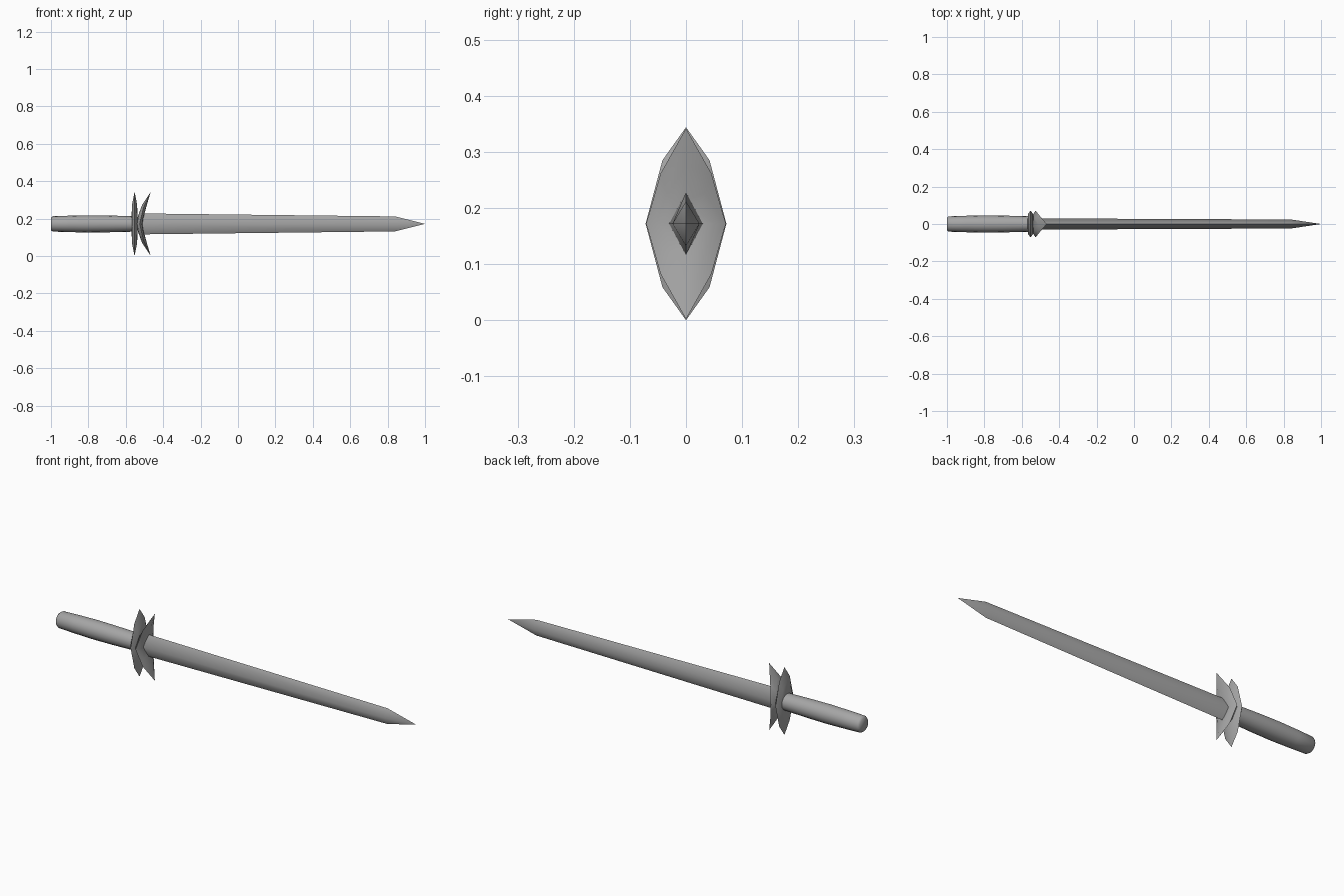
import bpy, bmesh, math

if "Cube" in bpy.data.objects:
    bpy.data.objects.remove(bpy.data.objects["Cube"])

CZ = 0.172  # height of the sword's long axis

steel = bpy.data.materials.new("dark_grey")
steel.diffuse_color = (0.38, 0.38, 0.38, 1)
steel.use_nodes = True
steel.node_tree.nodes["Principled BSDF"].inputs["Base Color"].default_value = steel.diffuse_color


def loft(name, rings, angle):
    """Skin a list of closed rings; a ring of one point makes a tip."""
    bm = bmesh.new()
    loops = [[bm.verts.new((x, y, z + CZ)) for x, y, z in r] for r in rings]
    for a, b in zip(loops, loops[1:]):
        n = len(a)
        for i in range(n):
            j = (i + 1) % n
            if len(b) == 1:
                bm.faces.new((a[i], a[j], b[0]))
            else:
                bm.faces.new((a[i], a[j], b[j], b[i]))
    for end in (loops[0], loops[-1]):
        if len(end) > 2:
            bm.faces.new(end)
    bmesh.ops.recalc_face_normals(bm, faces=bm.faces)
    me = bpy.data.meshes.new(name)
    bm.to_mesh(me)
    bm.free()
    me.materials.append(steel)
    ob = bpy.data.objects.new(name, me)
    bpy.context.collection.objects.link(ob)
    bpy.ops.object.select_all(action='DESELECT')
    ob.select_set(True)
    bpy.context.view_layer.objects.active = ob
    bpy.ops.object.shade_smooth_by_angle(angle=math.radians(angle))


def circle(x, r, n=16):
    return [(x, r * math.cos(2 * math.pi * i / n), r * math.sin(2 * math.pi * i / n))
            for i in range(n)]


def diamond(x, hy, hz):
    return [(x, hy, 0), (x, 0, hz), (x, -hy, 0), (x, 0, -hz)]


def guard(name, x, quarter, bend, thick):
    """Sharp-rimmed leaf plate, its tips bent towards the blade."""
    top = quarter + [(-y, z) for y, z in quarter[-2::-1]]
    outline = top + [(y, -z) for y, z in top[-2:0:-1]]

    def ring(sy, sz, dx):
        return [(x + dx + bend * (abs(z * sz) / 0.172) ** 1.6, y * sy, z * sz)
                for y, z in outline]
    loft(name, [ring(0.4, 0.25, -thick), ring(0.75, 0.6, -thick * 0.85), ring(1, 1, 0),
                ring(0.75, 0.6, thick * 0.85), ring(0.4, 0.25, thick)], 65)


# Grip: gently swollen round handle with a bevelled end
loft("grip", [circle(x, r) for x, r in
              [(-1.0, 0.034), (-0.99, 0.041), (-0.9, 0.044), (-0.8, 0.046),
               (-0.7, 0.045), (-0.54, 0.041)]], 65)

# Two leaf-shaped guard plates, rear one flat and front one bent forward
guard("rear_guard", -0.553, [(0.072, 0), (0.042, 0.113), (0, 0.172)], 0.0, 0.016)
guard("front_guard", -0.526, [(0.071, 0), (0.045, 0.09), (0, 0.17)], 0.06, 0.015)

# Blade: tapered diamond section, soft side ridges, sharp cutting edges
loft("blade", [diamond(-0.53, 0.03, 0.056), diamond(0.84, 0.024, 0.04), [(1.0, 0, 0)]], 75)
